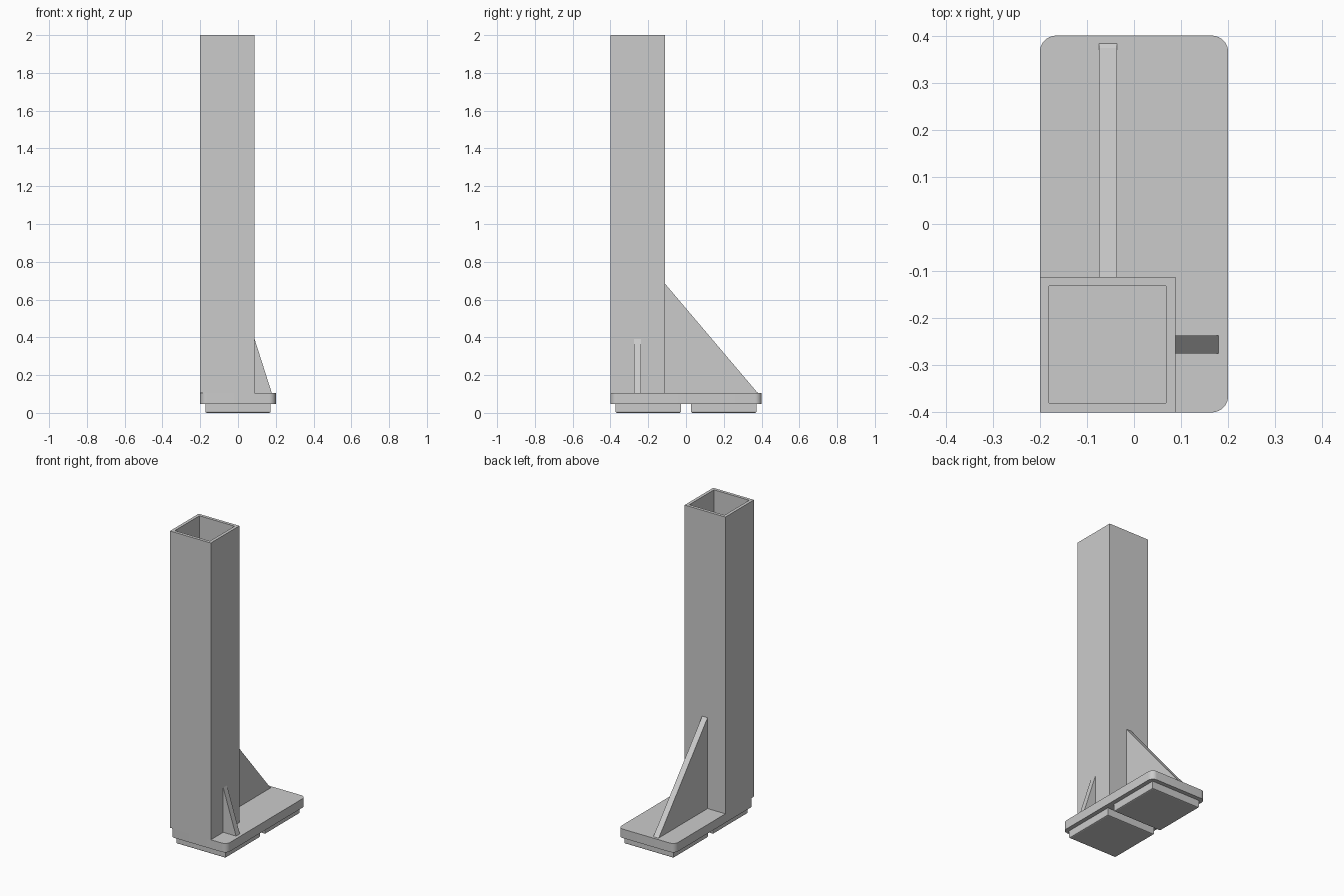
import bpy
import bmesh

cube = bpy.data.objects.get("Cube")
if cube:
    bpy.data.objects.remove(cube, do_unlink=True)

GREY = (0.6, 0.6, 0.6, 1.0)
steel = bpy.data.materials.new("steel_grey")
steel.use_nodes = True
steel.diffuse_color = GREY
steel.node_tree.nodes["Principled BSDF"].inputs["Base Color"].default_value = GREY


def finish(name, bm):
    bmesh.ops.recalc_face_normals(bm, faces=bm.faces)
    mesh = bpy.data.meshes.new(name)
    bm.to_mesh(mesh)
    bm.free()
    mesh.materials.append(steel)
    obj = bpy.data.objects.new(name, mesh)
    bpy.context.collection.objects.link(obj)
    return obj


def smooth(obj):
    bpy.ops.object.select_all(action="DESELECT")
    obj.select_set(True)
    bpy.context.view_layer.objects.active = obj
    bpy.ops.object.shade_smooth_by_angle()


def prism(bm, points, offset):
    """Extrude a flat outline along an offset vector."""
    face = bm.faces.new([bm.verts.new(p) for p in points])
    result = bmesh.ops.extrude_face_region(bm, geom=[face], use_keep_orig=True)
    verts = [g for g in result["geom"] if isinstance(g, bmesh.types.BMVert)]
    bmesh.ops.translate(bm, verts=verts, vec=offset)


def box(x0, x1, y0, y1, z0, z1):
    bm = bmesh.new()
    outline = [(x0, y0, z0), (x1, y0, z0), (x1, y1, z0), (x0, y1, z0)]
    prism(bm, outline, (0, 0, z1 - z0))
    return bm


def bevel(bm, rule, radius, segments):
    edges = [e for e in bm.edges if rule(e)]
    bmesh.ops.bevel(bm, geom=edges, offset=radius, segments=segments,
                    profile=0.5, affect="EDGES")


def is_upright(edge):
    a, b = edge.verts
    return abs(a.co.z - b.co.z) > 0.01


PLATE_TOP = 0.105
PLATE_BOTTOM = 0.048

# Base plate with rounded corners
bm = box(-0.2, 0.2, -0.4, 0.4, PLATE_BOTTOM, PLATE_TOP)
bevel(bm, is_upright, 0.035, 8)
smooth(finish("base_plate", bm))

# Two foot pads with softened lower rims
for name, y in (("front_foot_pad", -0.2), ("rear_foot_pad", 0.2)):
    bm = box(-0.173, 0.173, y - 0.173, y + 0.173, 0, PLATE_BOTTOM)
    bevel(bm, lambda e: all(v.co.z < 0.001 for v in e.verts), 0.007, 2)
    finish(name, bm)

# Hollow square post, inset at the top and sunk down to the plate
bm = box(-0.2, 0.088, -0.4, -0.112, PLATE_TOP, 2.0)
top = max(bm.faces, key=lambda f: f.calc_center_median().z)
bmesh.ops.inset_individual(bm, faces=[top], thickness=0.028)
floor = bmesh.ops.extrude_discrete_faces(bm, faces=[top])["faces"][0]
bmesh.ops.translate(bm, verts=floor.verts, vec=(0, 0, PLATE_TOP + 0.001 - 2.0))
finish("square_post", bm)

# Large rear gusset
bm = bmesh.new()
side = [(-0.112, PLATE_TOP), (0.383, PLATE_TOP), (0.374, 0.112), (-0.112, 0.685)]
prism(bm, [(-0.074, y, z) for y, z in side], (0.038, 0, 0))
finish("rear_gusset", bm)

# Small side gusset
bm = bmesh.new()
side = [(0.088, PLATE_TOP), (0.179, PLATE_TOP), (0.088, 0.39)]
prism(bm, [(x, -0.275, z) for x, z in side], (0, 0.038, 0))
finish("side_gusset", bm)
